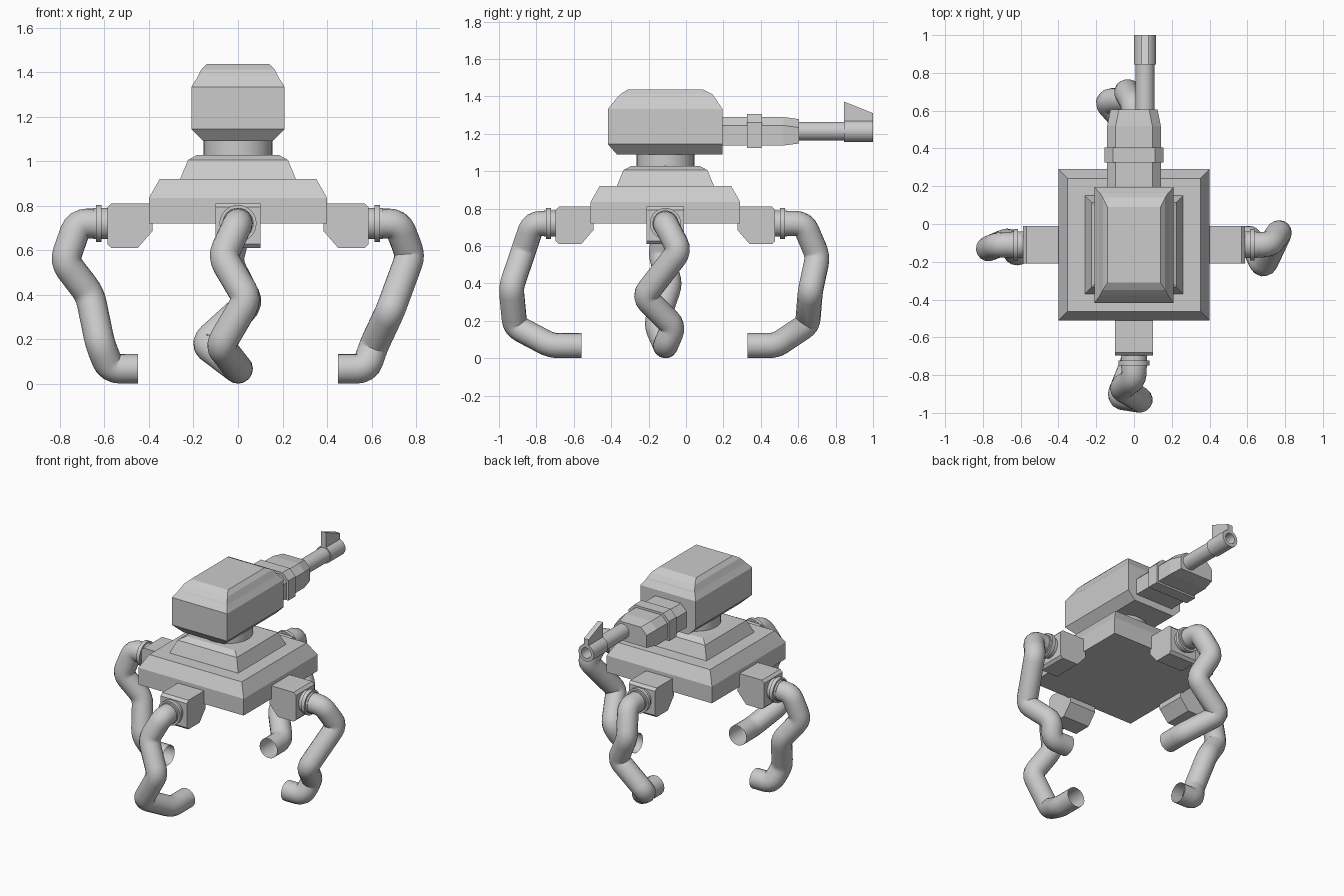
import bpy, bmesh, math
from mathutils import Vector, Matrix

if "Cube" in bpy.data.objects:
    bpy.data.objects.remove(bpy.data.objects["Cube"])

CY = -0.11  # y of the body's vertical axis


def loft(name, rings, smooth=None):
    """Skin a list of equal-length point rings and cap both ends."""
    bm = bmesh.new()
    vs = [[bm.verts.new(p) for p in r] for r in rings]
    n = len(vs[0])
    for a, b in zip(vs, vs[1:]):
        for i in range(n):
            j = (i + 1) % n
            bm.faces.new((a[i], a[j], b[j], b[i]))
    bm.faces.new(vs[0][::-1])
    bm.faces.new(vs[-1])
    bmesh.ops.recalc_face_normals(bm, faces=bm.faces)
    me = bpy.data.meshes.new(name)
    bm.to_mesh(me)
    bm.free()
    ob = bpy.data.objects.new(name, me)
    bpy.context.collection.objects.link(ob)
    if smooth:
        shade(ob, smooth)
    return ob


def shade(ob, angle):
    bpy.ops.object.select_all(action='DESELECT')
    ob.select_set(True)
    bpy.context.view_layer.objects.active = ob
    bpy.ops.object.shade_smooth_by_angle(angle=math.radians(angle))


def rect(x, y0, y1, z):
    return [(-x, y0, z), (x, y0, z), (x, y1, z), (-x, y1, z)]


def lathe(name, rows, mat, n=32):
    """Rows of (position along local z, radius), placed with a matrix."""
    rings = [[mat @ Vector((r * math.cos(2 * math.pi * i / n), r * math.sin(2 * math.pi * i / n), h))
              for i in range(n)] for h, r in rows]
    return loft(name, rings, 35)


def tube(name, pts, r=0.067, cut=0.045):
    """Bent pipe with short rounded elbows and an open foot."""
    pts = [Vector(p) for p in pts]
    path = [pts[0]]
    for a, p, b in zip(pts, pts[1:], pts[2:]):
        s = p + (a - p).normalized() * min(cut, (a - p).length * 0.45)
        e = p + (b - p).normalized() * min(cut, (b - p).length * 0.45)
        for k in range(5):
            t = k / 4
            path.append(s * (1 - t) ** 2 + p * 2 * t * (1 - t) + e * t * t)
    path.append(pts[-1])
    cu = bpy.data.curves.new(name, 'CURVE')
    cu.dimensions = '3D'
    cu.bevel_depth = r
    cu.bevel_resolution = 6
    sp = cu.splines.new('POLY')
    sp.points.add(len(path) - 1)
    for q, v in zip(sp.points, path):
        q.co = (*v, 1)
    ob = bpy.data.objects.new(name, cu)
    bpy.context.collection.objects.link(ob)
    bpy.ops.object.select_all(action='DESELECT')
    ob.select_set(True)
    bpy.context.view_layer.objects.active = ob
    bpy.ops.object.convert(target='MESH')
    shade(bpy.context.view_layer.objects.active, 40)


# Hull, deck plate and neck
loft("hull", [rect(h, CY - h, CY + h, z) for h, z in ((0.4, 0.72), (0.4, 0.835), (0.352, 0.92))])
loft("deck_plate", [rect(h, CY - h, CY + h, z)
                    for h, z in ((0.262, 0.915), (0.225, 1.005), (0.185, 1.027))])
lathe("neck", [(1.02, 0.155), (1.1, 0.155)], Matrix.Translation((0, CY, 0)))

# Turret with stepped roof
loft("turret", [rect(*r) for r in (
    (0.155, -0.37, 0.195, 1.09), (0.21, -0.418, 0.195, 1.145), (0.21, -0.418, 0.195, 1.333),
    (0.185, -0.385, 0.168, 1.372), (0.18, -0.378, 0.163, 1.382),
    (0.165, -0.35, 0.14, 1.412), (0.14, -0.31, 0.09, 1.437))])


# Gun housing: box section with chamfered upper edges
def gun_ring(y, w, z0, z1, c=0.045):
    return [(-w, y, z0), (w, y, z0), (w, y, z1 - c), (w - c, y, z1), (-w + c, y, z1), (-w, y, z1 - c)]


loft("gun_housing", [gun_ring(0.18, 0.142, 1.137, 1.29), gun_ring(0.52, 0.142, 1.137, 1.29),
                     gun_ring(0.605, 0.125, 1.148, 1.278)])
loft("gun_band", [gun_ring(0.325, 0.155, 1.125, 1.305), gun_ring(0.405, 0.155, 1.125, 1.305)])

# Barrel, hollow muzzle and sight fin
barrel = Matrix.Translation((0.058, 0, 1.214)) @ Matrix.Rotation(-math.pi / 2, 4, 'X')
lathe("barrel", [(0.58, 0.05), (0.86, 0.05)], barrel)
lathe("muzzle", [(0.845, 0.058), (1.0, 0.058), (1.0, 0.036), (0.88, 0.036)], barrel)
fin = [(0.845, 1.25), (1.0, 1.25), (1.0, 1.31), (0.845, 1.372)]
loft("sight_fin", [[(x, y, z) for y, z in fin] for x in (0.04, 0.076)])

# Four hip blocks with collars, spaced around the hull
hip = [(0.385, 0.81), (0.57, 0.81), (0.587, 0.793), (0.587, 0.627), (0.57, 0.61), (0.45, 0.61), (0.385, 0.685)]
for name, deg in (("right", 0), ("back", 90), ("left", 180), ("front", 270)):
    m = Matrix.Translation((0, CY, 0)) @ Matrix.Rotation(math.radians(deg), 4, 'Z')
    loft(name + "_hip", [[m @ Vector((x, y, z)) for x, z in hip] for y in (-0.1, 0.1)])
    lathe(name + "_collar", [(0.57, 0.07), (0.613, 0.07), (0.613, 0.083), (0.638, 0.083), (0.638, 0.07), (0.65, 0.07)],
          m @ Matrix.Translation((0, 0, 0.72)) @ Matrix.Rotation(math.pi / 2, 4, 'Y'))

# Crooked pipe legs, each with its own bend
tube("front_leg", [(0, -0.7, 0.72), (0, -0.82, 0.72), (-0.07, -0.87, 0.57), (0.043, -0.935, 0.38),
                   (-0.08, -0.915, 0.17), (0, -0.72, 0.067), (0, -0.56, 0.067)])
tube("back_leg", [(0, 0.48, 0.72), (0, 0.63, 0.72), (-0.045, 0.705, 0.545), (0.05, 0.665, 0.36),
                  (-0.15, 0.65, 0.18), (0, 0.48, 0.067), (0, 0.33, 0.067)])
tube("right_leg", [(0.59, CY, 0.72), (0.72, CY, 0.72), (0.775, -0.035, 0.575), (0.685, -0.225, 0.33),
                   (0.61, -0.065, 0.17), (0.575, CY, 0.067), (0.45, CY, 0.067)])
tube("left_leg", [(-0.59, CY, 0.72), (-0.72, CY, 0.72), (-0.78, -0.135, 0.55), (-0.665, -0.085, 0.4),
                  (-0.62, -0.16, 0.18), (-0.575, CY, 0.067), (-0.45, CY, 0.067)])
